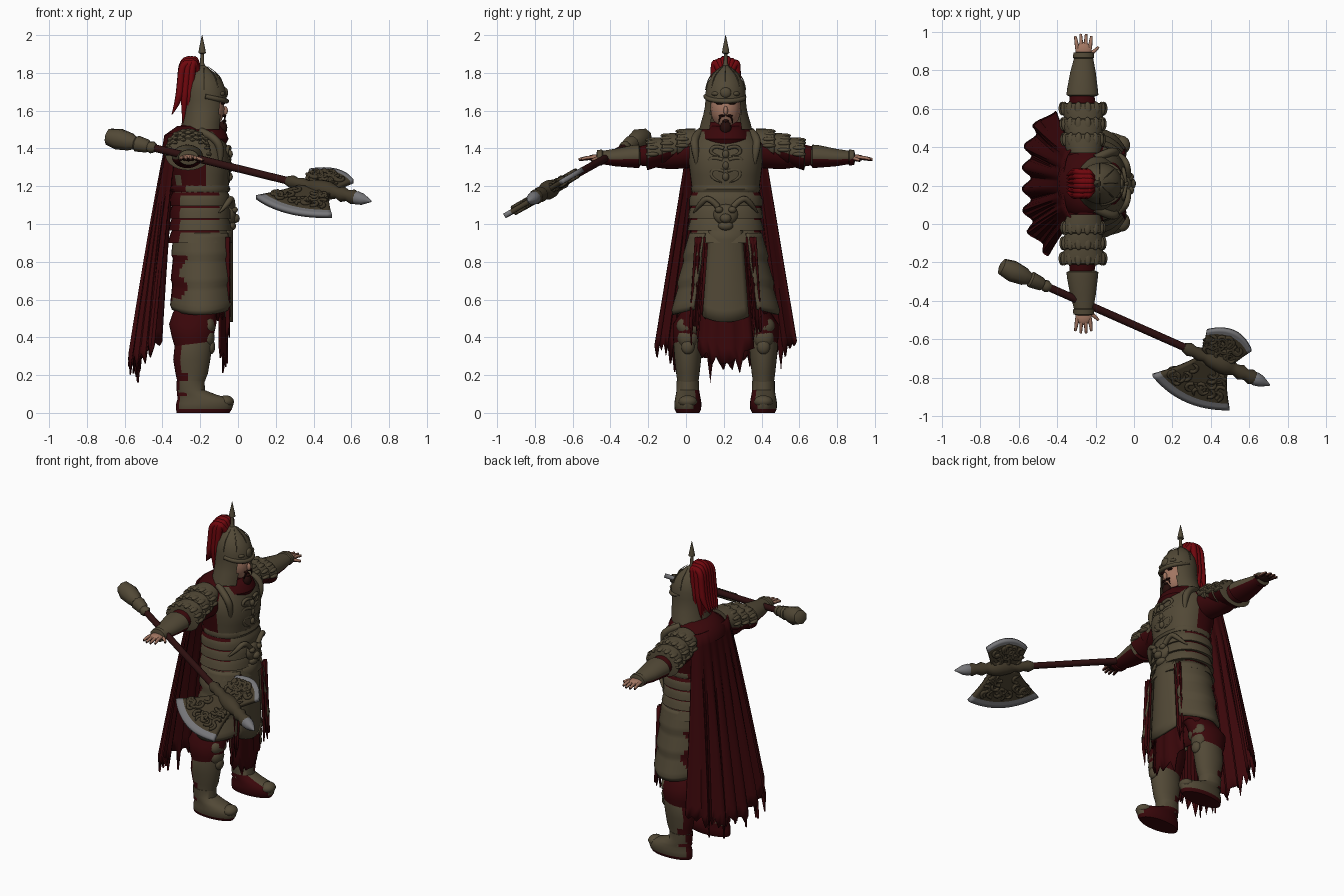
import bpy, bmesh, math, random
from mathutils import Vector, Matrix

old = bpy.data.objects.get("Cube")
if old:
    bpy.data.objects.remove(old, do_unlink=True)
random.seed(4)
SHIFT = Matrix.Translation((0, 0.21, 0))   # figure is built symmetric about y = 0


def material(name, r, g, b):
    m = bpy.data.materials.new(name)
    m.diffuse_color = (r, g, b, 1)
    m.use_nodes = True
    m.node_tree.nodes["Principled BSDF"].inputs["Base Color"].default_value = (r, g, b, 1)
    return m


bronze = material("bronze", 0.084, 0.066, 0.037)
dark_bronze = material("dark bronze", 0.055, 0.042, 0.023)
cloth = material("dark red cloth", 0.041, 0.002, 0.003)
plume_red = material("plume red", 0.16, 0.002, 0.004)
skin = material("skin", 0.36, 0.18, 0.12)
steel = material("steel", 0.18, 0.18, 0.19)
hair = material("dark hair", 0.018, 0.004, 0.003)
wood = material("dark red wood", 0.027, 0.005, 0.005)


def finish(name, bm, mats, rule=None, matrix=SHIFT, solid=0):
    """Rule gives a material index per face, or None to cut the face away."""
    bm.normal_update()
    if rule:
        cut = []
        for f in bm.faces:
            k = rule(f.calc_center_median(), f.normal)
            if k is None:
                cut.append(f)
            else:
                f.material_index = k
        bmesh.ops.delete(bm, geom=cut, context='FACES')
    me = bpy.data.meshes.new(name)
    bm.to_mesh(me)
    bm.free()
    ob = bpy.data.objects.new(name, me)
    bpy.context.collection.objects.link(ob)
    ob.matrix_world = matrix
    for m in mats:
        me.materials.append(m)
    if solid:
        mod = ob.modifiers.new("thickness", 'SOLIDIFY')
        mod.thickness, mod.offset = solid, 0
    bpy.ops.object.select_all(action='DESELECT')
    ob.select_set(True)
    bpy.context.view_layer.objects.active = ob
    bpy.ops.object.shade_smooth_by_angle(angle=math.radians(45))


def loft(name, rings, *mats, axis='z', n=28, rule=None, matrix=SHIFT, power=1.0):
    """Rings are (height, x, other, radius x, radius other) along an axis."""
    bm = bmesh.new()
    loops = []
    for t, x, o, rx, ro in rings:
        loop = []
        for i in range(n):
            a = math.tau * i / n
            c, s = (math.copysign(abs(f) ** power, f) for f in (math.cos(a), math.sin(a)))
            p = (x + rx * c, o + ro * s, t) if axis == 'z' else (x + rx * c, t, o + ro * s)
            loop.append(bm.verts.new(p))
        loops.append(loop)
    for a, b in zip(loops, loops[1:]):
        for i in range(n):
            bm.faces.new((a[i], a[(i + 1) % n], b[(i + 1) % n], b[i]))
    bm.faces.new(loops[0])
    bm.faces.new(loops[-1])
    bmesh.ops.recalc_face_normals(bm, faces=bm.faces)
    finish(name, bm, mats, rule, matrix)


def blobs(name, places, *mats, rule=None):
    """Ellipsoids as (centre, radii)."""
    bm = bmesh.new()
    for c, r in places:
        m = Matrix.Translation(c) @ Matrix.Diagonal((*r, 1))
        bmesh.ops.create_uvsphere(bm, u_segments=14, v_segments=10, radius=1, matrix=m)
    finish(name, bm, mats, rule)


def sheet(name, fn, nu, nv, thick, *mats, rule=None, matrix=SHIFT):
    """Surface fn(u, v), u from -1 to 1 and v from 0 to 1."""
    bm = bmesh.new()
    g = [[bm.verts.new(fn(2 * i / nu - 1, j / nv)) for j in range(nv + 1)] for i in range(nu + 1)]
    for i in range(nu):
        for j in range(nv):
            bm.faces.new((g[i][j], g[i + 1][j], g[i + 1][j + 1], g[i][j + 1]))
    finish(name, bm, mats, rule, matrix, thick)


def strands(name, paths, width, mat, matrix=SHIFT, tip=0.25):
    cu = bpy.data.curves.new(name, 'CURVE')
    cu.dimensions, cu.bevel_depth, cu.bevel_resolution, cu.resolution_u = '3D', width, 2, 6
    cu.use_fill_caps = True
    for path in paths:
        sp = cu.splines.new('NURBS')
        sp.points.add(len(path) - 1)
        sp.use_endpoint_u, sp.order_u = True, 3
        for k, p in enumerate(path):
            sp.points[k].co = (*p, 1)
            sp.points[k].radius = 1 if k < len(path) - 1 else tip
    cu.materials.append(mat)
    ob = bpy.data.objects.new(name, cu)
    bpy.context.collection.objects.link(ob)
    ob.matrix_world = matrix


def ragged(count, depth):
    return [random.uniform(0, depth) * (1 if i % 2 else 0.3) for i in range(count + 1)]


def sheet_hem(hem, u):
    return hem[round((u + 1) / 2 * (len(hem) - 1))]


# Torso armour, with bare cloth at the lower back and under the arms
loft("torso", [(0.95, -0.2, 0, .14, .17), (1.1, -.2, 0, .14, .175), (1.2, -.2, 0, .15, .18),
               (1.26, -.202, 0, .16, .188), (1.32, -.205, 0, .17, .195), (1.42, -.215, 0, .155, .2),
               (1.49, -.22, 0, .12, .14), (1.54, -.2, 0, .08, .09)], bronze, cloth, power=.85, n=40,
     rule=lambda c, n: int(c.z > 1.46 or c.x < -.33 or (c.z > 1.2 and abs(c.y) > .15 and c.x < -.17)))
for k in range(4):
    z = 0.9 + k * 0.065
    r = .012 * (3 - k) / 3
    loft("waist_band", [(z, -.2, 0, .16 + r, .195 + r), (z + .035, -.2, 0, .162, .195), (z + .055, -.2, 0, .155, .188),
         (z + .075, -.2, 0, .145, .178)], bronze, cloth, power=.85,
         rule=lambda c, n: int(c.x < -.3 or (c.z > z + .057 and c.x < -.1)))
loft("breast_border", [(1.17, -.2, 0, .152, .18), (1.185, -.2, 0, .16, .185), (1.205, -.2, 0, .152, .18)],
     bronze, cloth, power=.85, rule=lambda c, n: int(c.x < -.28))


def chest(y, z):
    return (-.209 + .166 * math.sqrt(1 - (y / .2) ** 2), y, z)


strands("chest_relief", [[chest(s * y, z) for y, z in path] for s in (-1, 1) for path in (
    [(.01, 1.4), (.06, 1.42), (.09, 1.37), (.03, 1.36)], [(.015, 1.34), (.08, 1.36), (.09, 1.31), (.03, 1.3)],
    [(.01, 1.28), (.07, 1.3), (.08, 1.24), (.02, 1.22)])], .01, bronze)
blobs("chest_studs", [(chest(0, z), (.016, .018, .022)) for z in (1.25, 1.31, 1.37)], bronze)

# Beast face buckle and belt ornaments
blobs("buckle", [((-.04, 0, 1.05), (.03, .065, .055)), ((-.015, 0, 1.03), (.025, .03, .025)),
                 ((-.035, 0, .99), (.025, .04, .025))]
      + [((-.02, s * .035, 1.075), (.02, .022, .018)) for s in (-1, 1)], bronze)
strands("buckle_scrolls", [[(-.03, s * .04, 1.09), (-.03, s * .09, 1.15), (-.06, s * .14, 1.1),
                            (-.1, s * .17, 1.06)] for s in (-1, 1)], .016, bronze)

# Skirt: cloth lining, side tassets, front plate and ragged cloth strips
hem = ragged(40, .08)
sheet("skirt_lining", lambda u, v: Vector((-.2 + (.12 + .01 * v) * math.cos(math.pi * u),
      (.165 + .07 * v) * math.sin(math.pi * u), .98 - v * (.42 + sheet_hem(hem, u)))), 40, 6, .008, cloth)
for s in (-1, 1):
    def tasset(u, v, s=s):
        a = math.radians(94 + u * 58)
        step = .012 * ((v * 3) % 1)
        return Vector((-.19 + (.165 + .01 * v + step) * math.cos(a),
                       s * (.185 + .09 * v + step) * math.sin(a), .95 - .43 * v + .03 * u * u * v))
    sheet("side_tasset", tasset, 22, 18, .014, bronze, cloth,
          rule=lambda c, n: int(c.x < -.285 + .02 * math.sin(c.z * 40) and .6 < c.z < .84))
    hem2 = ragged(6, .15)
    sheet("cloth_strip", lambda u, v, s=s: Vector((-.055 + .01 * math.cos(6 * u), s * (.135 + .03 * v + .025 * u),
          .93 - v * (.45 + sheet_hem(hem2, u)))), 6, 5, .008, cloth)
sheet("front_plate", lambda u, v: Vector((-.035 - .03 * u * u, u * (.085 + .035 * v),
      .98 - v * (.5 - .03 * u * u))), 10, 8, .016, bronze)
hem3 = ragged(12, .12)
sheet("front_cloth", lambda u, v: Vector((-.065 - .03 * u * u + .008 * math.sin(9 * u), u * (.1 + .05 * v),
      .9 - v * (.55 + .06 * (1 - abs(u)) + sheet_hem(hem3, u)))), 12, 8, .008, cloth)

# Pleated ragged cape and neck scarf
cape_hem = ragged(64, .15)
sheet("cape", lambda u, v: Vector((-.365 - .19 * v ** .85 + .13 * u ** 4 * (.4 + .6 * v)
      + .024 * v * math.sin(u * 21), u * (.19 + .185 * v),
      1.48 - v * (1.2 - .11 * abs(u) + sheet_hem(cape_hem, u)))), 64, 16, .01, cloth)
loft("cape_yoke", [(1.41, -.25, 0, .15, .19), (1.47, -.25, 0, .14, .17), (1.52, -.22, 0, .1, .115)], cloth)
loft("scarf", [(1.41, -.16, 0, .09, .1), (1.45, -.17, 0, .12, .135), (1.49, -.18, 0, .115, .12),
               (1.52, -.185, 0, .09, .09)], cloth)

# Head
blobs("head", [((-.155, 0, 1.61), (.085, .08, .108))], skin)
blobs("nose", [((-.07, 0, 1.6), (.017, .012, .024))], skin)
blobs("beard", [((-.08, 0, 1.51), (.024, .03, .036)), ((-.073, 0, 1.545), (.012, .018, .008))]
      + [((-.074, s * .02, 1.573), (.01, .018, .006)) for s in (-1, 1)]
      + [((-.08, s * .032, 1.638), (.012, .02, .006)) for s in (-1, 1)], hair)
strands("moustache", [[(-.067, s * .02, 1.573), (-.07, s * .037, 1.56), (-.077, s * .037, 1.53)]
                      for s in (-1, 1)], .005, hair)

# Helmet with an open face, low visor and spike
loft("helmet", [(1.5, -.19, 0, .115, .14), (1.54, -.185, 0, .112, .13), (1.58, -.18, 0, .112, .118),
                (1.62, -.178, 0, .112, .11), (1.655, -.175, 0, .114, .107),
                (1.7, -.175, 0, .114, .106), (1.75, -.18, 0, .1, .094), (1.79, -.185, 0, .075, .07),
                (1.82, -.19, 0, .04, .04), (1.84, -.19, 0, .015, .015)], bronze, n=48,
     rule=lambda c, n: None if (c.z < 1.65 and c.x > -.15 and abs(c.y) < .08) or c.z < 1.505 else 0)
strands("visor", [[(-.17 + .112 * math.cos(a / 10), .106 * math.sin(a / 10), 1.675 - .025 * math.cos(a / 10))
                   for a in range(-16, 17, 4)]], .013, bronze)
blobs("helmet_crest", [((-.068, 0, 1.695), (.016, .03, .028))]
      + [((-.09, s * .05, 1.69), (.022, .025, .014)) for s in (-1, 1)], bronze)
strands("helmet_ridges", [[(-.18 + r * math.cos(a), r * math.sin(a), z) for r, z in
        ((.106, 1.71), (.097, 1.76), (.067, 1.8), (.02, 1.835))]
        for a in (math.tau * k / 8 for k in range(8))], .003, bronze)
loft("helmet_spike", [(1.82, -.19, 0, .024, .024), (1.85, -.19, 0, .011, .011), (1.9, -.19, 0, .009, .009),
                      (1.905, -.19, 0, .02, .02), (1.93, -.19, 0, .016, .016), (2, -.19, 0, .001, .001)], bronze, n=12)
strands("plume", [[(-.21, y * .3, 1.79), (-.22 - abs(y) * .2, y * .8, 1.875 - abs(y) * .4),
                   (-.275 - d, y, 1.875 - abs(y) * .4), (-.285 - d, y, 1.74), (-.295 - d, y, 1.65),
                   (-.31 - d * 2, y * .7, 1.54 + d * 2)]
                  for y in (-.06, -.036, -.012, .012, .036, .06) for d in (-.035, -.01, .02)], .02, plume_red, tip=.1)


def under(c, n):
    return int(n.z < -.4)


for s in (-1, 1):
    # Arm, layered shoulder guard and bracer
    def along(rows):
        return [(s * t, x, z, rx, rz) for t, x, z, rx, rz in rows]
    loft("sleeve", along([(.1, -.24, 1.4, .1, .1), (.3, -.265, 1.37, .085, .08), (.47, -.27, 1.36, .062, .048)]),
         cloth, axis='y')
    for k in range(3):
        y, z, g = .16 + .08 * k, 1.435 - .023 * k, .004 * k
        loft("shoulder_plate", along([(y, -.26, z, .085 + g, .07), (y + .05, -.265, z - .01, .102 + g, .08),
             (y + .095, -.265, z - .022, .112 + g, .083), (y + .1, -.265, z - .024, .095, .06)]),
             bronze, cloth, axis='y', rule=under)
        blobs("shoulder_scales", [((-.265 + (.1 + g) * math.cos(a), s * (y + .07), z - .02 + .078 * math.sin(a)),
              (.019, .036, .012)) for a in (math.pi * j / 7 for j in range(8))], bronze)
    strands("shoulder_trim", [[(-.2, s * .13, 1.49), (-.12, s * .17, 1.46), (-.085, s * .16, 1.38),
                               (-.1, s * .15, 1.3)]], .022, bronze)
    loft("bracer", along([(.45, -.268, 1.358, .06, .045), (.46, -.268, 1.358, .083, .062), (.49, -.268, 1.358, .08, .06),
         (.58, -.265, 1.352, .066, .047), (.65, -.262, 1.352, .05, .036), (.655, -.262, 1.352, .055, .042),
         (.68, -.262, 1.352, .053, .04), (.685, -.262, 1.352, .03, .02)]), bronze, cloth, axis='y', rule=under)
    blobs("palm", [((-.262, s * .69, 1.35), (.043, .045, .018))], skin, hair, rule=lambda c, n: int(n.z < -.2))
    for mat, drop in ((skin, 0), (hair, .004)):
        strands("fingers", [[(-.295 + .022 * k, s * .7, 1.352 - drop), (-.3 + .025 * k, s * .74, 1.352 - drop),
                (-.305 + .028 * k, s * (.765 + .012 * (k in (1, 2))), 1.342 - drop)] for k in range(4)]
                + [[(-.235, s * .67, 1.35 - drop), (-.2, s * .69, 1.345 - drop), (-.185, s * .71, 1.338 - drop)]],
                .0105 - drop / 4, mat, tip=.6)

    # Leg, greave, knee guard and boot
    y = s * .2
    loft("trouser_leg", [(.3, -.24, y, .08, .065), (.4, -.24, y, .11, .08), (.47, -.24, s * .19, .125, .09),
         (.53, -.23, s * .16, .115, .08), (.6, -.2, s * .13, .1, .08), (.92, -.2, s * .08, .1, .08)], cloth)
    loft("greave", [(.09, -.255, y, .068, .058), (.15, -.25, y, .068, .054), (.21, -.245, y, .086, .062),
         (.28, -.245, y, .098, .07), (.36, -.235, y, .1, .076), (.43, -.21, y, .07, .06)], bronze, cloth,
         rule=lambda c, n: int(c.x < -.305 or (c.z < .2 and c.x < -.265)))
    blobs("knee_guard", [((-.165, y, .4), (.042, .056, .06)), ((-.16, s * .19, .46), (.042, .07, .055)),
                         ((-.145, y, .35), (.025, .035, .04))], bronze)
    loft("boot", [(0, -.185, y, .14, .06), (.02, -.18, y, .148, .07), (.05, -.175, y, .152, .072),
         (.075, -.18, y, .14, .068), (.095, -.215, y, .105, .064), (.12, -.25, y, .075, .06),
         (.17, -.252, y, .075, .06)], bronze, cloth,
         rule=lambda c, n: int(c.z < .016 or c.x < -.31 or (abs(c.y) < .165 and .03 < c.z < .11)))
    blobs("boot_toe", [((-.065, y, .06), (.045, .05, .033))], bronze)

# Axe: local z runs along the pole, local x toward the large blade
u = Vector((1.4, -.62, -.345)).normalized()
v = Vector((-.118, -.2, -.12))
v = (v - u * v.dot(u)).normalized()
AXE = Matrix((v, u.cross(v), u)).transposed().to_4x4()
AXE.translation = (.42, -.711, 1.19)
loft("axe_pole", [(-1.08, 0, 0, .02, .02), (0, 0, 0, .02, .02)], wood, n=14, matrix=AXE)
loft("axe_pommel", [(-1.25, 0, 0, .022, .022), (-1.24, 0, 0, .045, .045), (-1.18, 0, 0, .058, .058), (-1.11, 0, 0, .048, .048),
     (-1.08, 0, 0, .034, .034), (-1.07, 0, 0, .044, .044), (-1.01, 0, 0, .036, .036), (-1, 0, 0, .028, .028),
     (-.98, 0, 0, .034, .034), (-.96, 0, 0, .022, .022)], bronze, n=8, matrix=AXE)
loft("axe_socket", [(-.18 + .03 * k, 0, 0, r, r) for k, r in enumerate(
     (.024, .036, .028, .036, .028, .04, .046, .05, .05, .042, .03, .042, .03, .04, .03))], dark_bronze, n=14, matrix=AXE)
loft("axe_tip", [(.2, 0, 0, .026, .026), (.235, 0, 0, .036, .036), (.27, 0, 0, .03, .03), (.32, 0, 0, .004, .004)],
     steel, n=12, matrix=AXE)
for name, way, reach, low, high in (("large_blade", 1, .285, -.25, .2), ("small_blade", -1, .205, -.12, .14)):
    def blade(a, t):
        mid, half = (low + high) / 2, (high - low) / 2
        x = .02 + t * (reach - .06 * a * a - .02)
        return Vector((way * x, 0, mid * t + a * (.09 + (half - .09) * t ** 1.3)))
    sheet(name, blade, 20, 12, .026, dark_bronze, steel, matrix=AXE,
          rule=lambda c, n: int(abs(c.x) > reach - .035 - .06 * ((c.z - (low + high) / 2) / high) ** 2))
    spots = [blade(random.uniform(-.85, .85), random.uniform(.15, .7)) for k in range(26)]
    strands(name + "_scrolls", [[p + Vector((.025 * math.cos(a + k), side * .017, .025 * math.sin(a + k)))
            for a in (0, 1, 2, 3, 4)] for k, p in enumerate(spots) for side in (-1, 1)], .01, dark_bronze, matrix=AXE)
